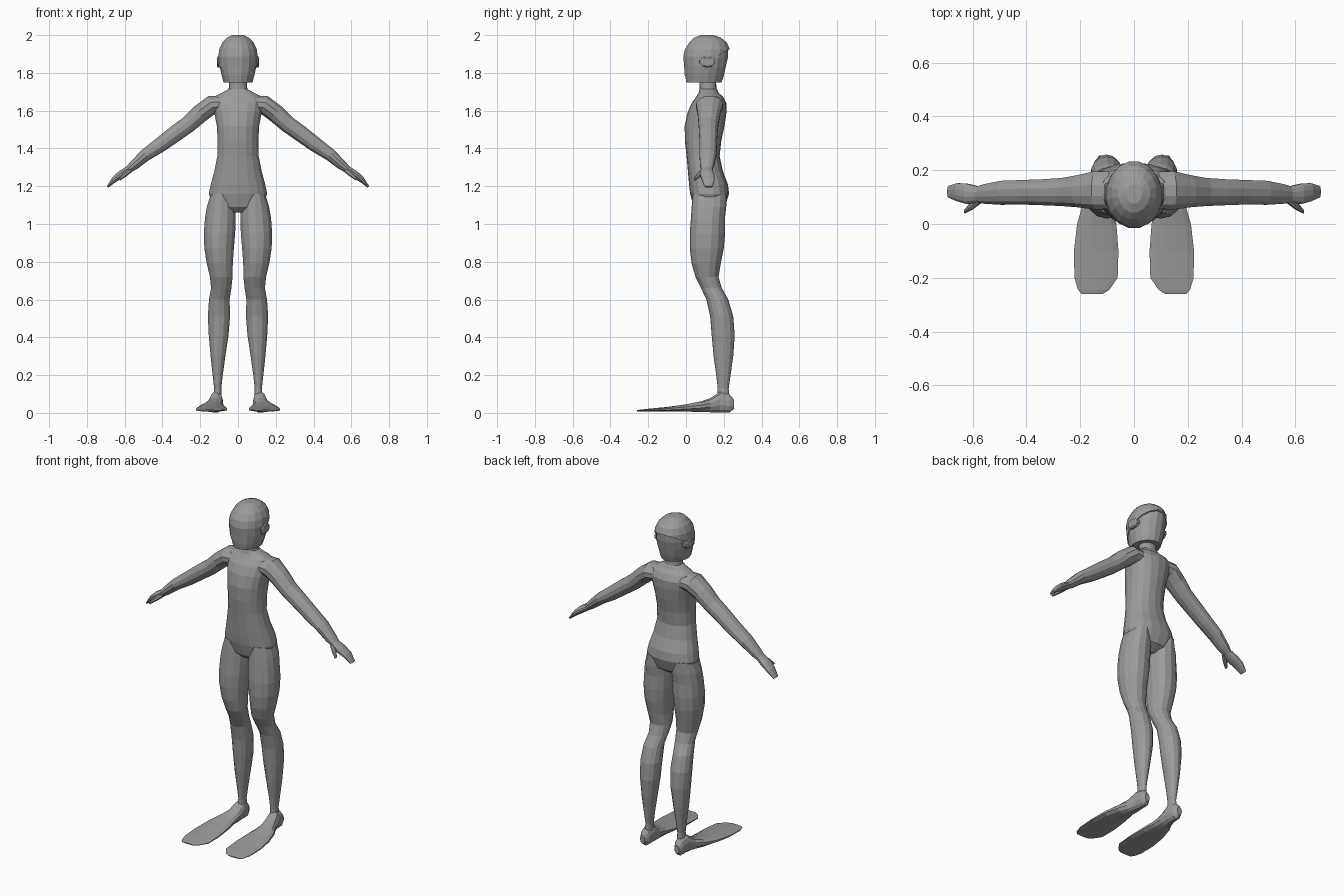
import bpy, bmesh, math
from mathutils import Vector

cube = bpy.data.objects.get("Cube")
if cube:
    bpy.data.objects.remove(cube, do_unlink=True)

grey = bpy.data.materials.new("suit grey")
grey.use_nodes = True
colour = (0.33, 0.33, 0.33, 1)
grey.diffuse_color = colour
grey.node_tree.nodes["Principled BSDF"].inputs["Base Color"].default_value = colour


def finish(name, bm):
    """Turn a bmesh into a flat shaded grey object."""
    bmesh.ops.recalc_face_normals(bm, faces=bm.faces)
    mesh = bpy.data.meshes.new(name)
    bm.to_mesh(mesh)
    bm.free()
    mesh.materials.append(grey)
    obj = bpy.data.objects.new(name, mesh)
    bpy.context.collection.objects.link(obj)
    return obj


def soft(value, power):
    return math.copysign(abs(value) ** power, value)


def loft(rings, sides=14, power=0.9, side=1):
    """Skin rings given as (centre, half axis u, half axis v)."""
    bm = bmesh.new()
    loops = []
    for centre, u, v in rings:
        loop = []
        for i in range(sides):
            angle = math.tau * (i + 0.5) / sides
            p = centre + u * soft(math.cos(angle), power) + v * soft(math.sin(angle), power)
            loop.append(bm.verts.new((p.x * side, p.y, p.z)))
        loops.append(loop)
    for a, b in zip(loops, loops[1:]):
        for i in range(sides):
            j = (i + 1) % sides
            bm.faces.new((a[i], a[j], b[j], b[i]))
    bm.faces.new(loops[0])
    bm.faces.new(loops[-1])
    return bm


def level(z, x0, x1, y0, y1):
    """Horizontal ring filling a rectangle."""
    return (Vector(((x0 + x1) / 2, (y0 + y1) / 2, z)),
            Vector(((x1 - x0) / 2, 0, 0)), Vector((0, (y1 - y0) / 2, 0)))


def upright(y, x0, x1, z0, z1):
    """Vertical ring across the foot."""
    return (Vector(((x0 + x1) / 2, y, (z0 + z1) / 2)),
            Vector(((x1 - x0) / 2, 0, 0)), Vector((0, 0, (z1 - z0) / 2)))


def limb(rows):
    """Rings square to a path of (x, y, z, half height, half depth)."""
    points = [Vector(r[:3]) for r in rows]
    rings = []
    for i, r in enumerate(rows):
        along = points[min(i + 1, len(rows) - 1)] - points[max(i - 1, 0)]
        across = Vector((-along.z, 0, along.x)).normalized()
        rings.append((points[i], across * r[3], Vector((0, r[4], 0))))
    return rings


# Torso and neck: height, half width, front, back
torso = [(1.06, .06, .07, .16), (1.09, .13, .04, .205), (1.16, .157, .022, .228),
         (1.21, .146, .016, .222), (1.28, .127, .01, .195), (1.36, .111, .003, .178),
         (1.44, .109, -.006, .187), (1.52, .114, -.007, .204), (1.59, .127, .008, .214),
         (1.64, .138, .03, .214), (1.675, .125, .055, .195), (1.695, .085, .067, .172),
         (1.715, .05, .072, .162), (1.8, .043, .07, .155)]
finish("torso", loft([level(z, -w, w, a, b) for z, w, a, b in torso], 18))

# Helmet: height, half width, front, back
helmet = [(1.75, .078, .0, .19), (1.785, .088, -.006, .202), (1.83, .098, -.008, .212),
          (1.88, .101, -.013, .224), (1.92, .095, -.004, .226), (1.955, .078, .02, .21),
          (1.98, .054, .046, .178), (1.994, .024, .08, .14)]
finish("helmet", loft([level(z, -w, w, a, b) for z, w, a, b in helmet], 16, 1))

# Outer hood over the helmet, cut along a sloping rim
hood = loft([level(z + .006, -w - .006, w + .006, a - .004, b + .008)
             for z, w, a, b in helmet], 16, 1)
cut = bmesh.ops.bisect_plane(hood, geom=hood.verts[:] + hood.edges[:] + hood.faces[:],
                             plane_co=(0, 0, 1.79), plane_no=(0, -.59, 1), clear_inner=True)
bmesh.ops.holes_fill(hood, edges=[e for e in hood.edges if e.is_boundary], sides=0)
finish("helmet_hood", hood)

# Left leg: height, inner, outer, front, back
leg = [(1.16, .03, .145, .035, .215), (1.09, .012, .167, .03, .213), (1.03, .01, .177, .026, .206),
       (.95, .013, .183, .02, .207), (.87, .02, .18, .02, .2), (.79, .026, .167, .03, .184),
       (.72, .027, .15, .05, .172), (.66, .034, .144, .08, .19), (.6, .043, .155, .108, .224),
       (.51, .041, .161, .128, .25), (.41, .049, .156, .136, .258), (.3, .066, .146, .146, .25),
       (.2, .08, .135, .16, .236), (.13, .088, .127, .168, .226), (.06, .088, .132, .165, .23)]

# Left foot and fin blade: depth, inner, outer, bottom, top
foot = [(-.26, .115, .195, .008, .014), (-.245, .09, .21, .008, .017),
        (-.2, .058, .224, .007, .022), (-.1, .055, .226, .006, .032),
        (0, .063, .214, .006, .046), (.08, .075, .19, .004, .062),
        (.13, .078, .165, .002, .08), (.18, .08, .15, 0, .115),
        (.23, .085, .144, 0, .1), (.254, .1, .132, .02, .07)]

# Left arm and hand
arm = [(.07, .125, 1.635, .045, .07), (.14, .125, 1.63, .052, .074), (.2, .122, 1.585, .05, .062),
       (.26, .119, 1.53, .046, .054), (.33, .118, 1.48, .045, .05), (.41, .118, 1.42, .041, .047),
       (.49, .116, 1.365, .034, .046), (.55, .112, 1.312, .027, .038), (.58, .11, 1.288, .02, .031),
       (.62, .112, 1.262, .021, .039), (.655, .118, 1.235, .016, .035), (.69, .12, 1.197, .006, .022)]
thumb = [(.57, .095, 1.285, .014, .018), (.6, .07, 1.26, .013, .016), (.628, .047, 1.235, .007, .008)]

for label, side in (("left", 1), ("right", -1)):
    finish(label + "_leg", loft([level(*r) for r in leg], 14, .95, side))
    finish(label + "_fin", loft([upright(*r) for r in foot], 12, .95, side))
    finish(label + "_arm", loft(limb(arm), 12, .95, side))
    finish(label + "_thumb", loft(limb(thumb), 8, 1, side))
    # Ear cup: a tapered disc facing sideways
    cup = [(Vector((x, .113, 1.858)), Vector((0, size * 1.4, 0)), Vector((0, 0, size)))
           for x, size in ((.08, .031), (.106, .03), (.111, .023))]
    finish(label + "_ear_cup", loft(cup, 10, 1, side))
